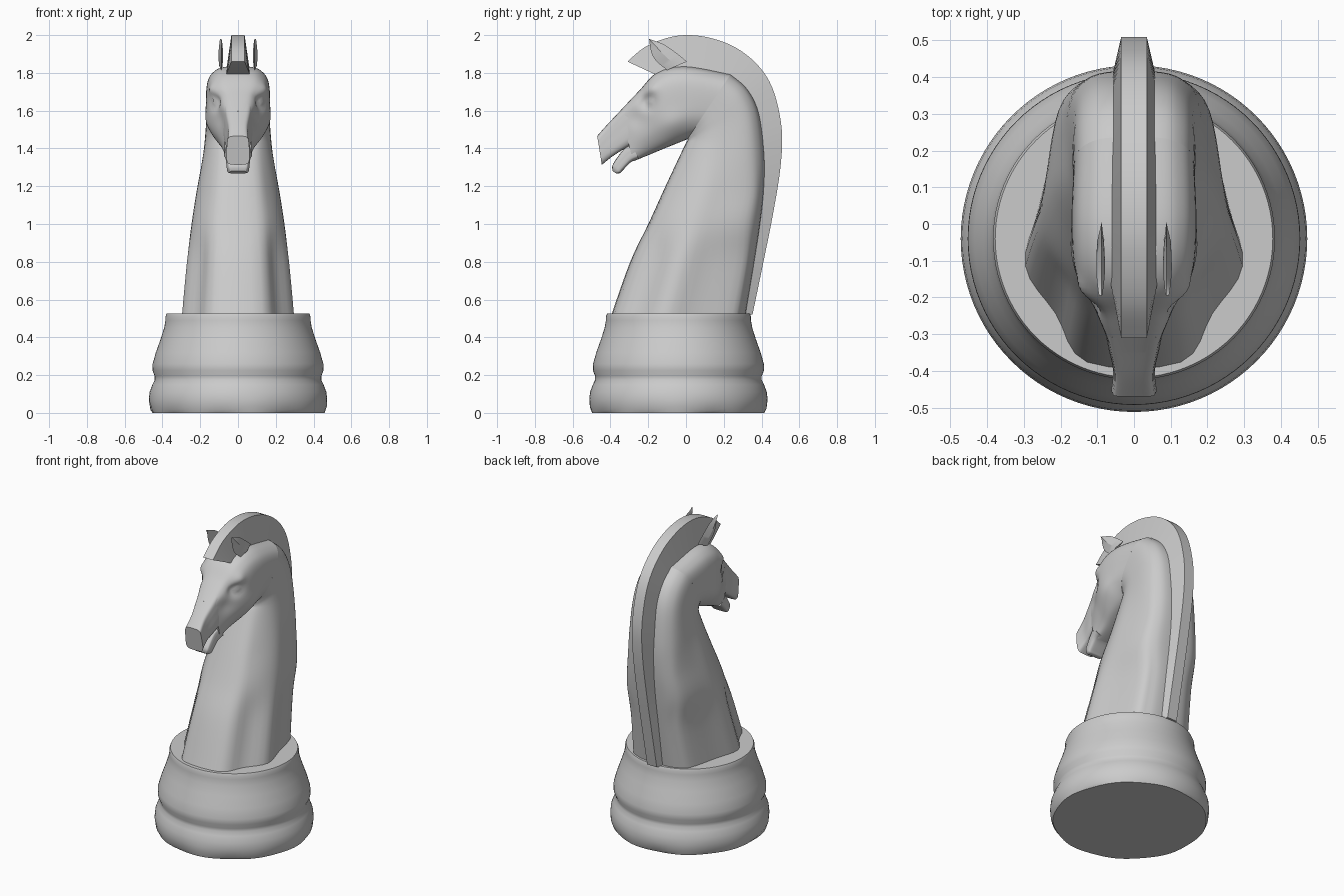
import bpy, bmesh, math
from mathutils import Vector

if "Cube" in bpy.data.objects:
    bpy.data.objects.remove(bpy.data.objects["Cube"])


def finish(name, verts, faces, angle=30):
    bm = bmesh.new()
    vs = [bm.verts.new(v) for v in verts]
    for f in faces:
        bm.faces.new([vs[i] for i in f])
    bmesh.ops.recalc_face_normals(bm, faces=bm.faces[:])
    me = bpy.data.meshes.new(name)
    bm.to_mesh(me)
    bm.free()
    ob = bpy.data.objects.new(name, me)
    bpy.context.collection.objects.link(ob)
    bpy.ops.object.select_all(action='DESELECT')
    ob.select_set(True)
    bpy.context.view_layer.objects.active = ob
    bpy.ops.object.shade_smooth_by_angle(angle=math.radians(angle))
    return ob


def spline(pts, n, closed=False):
    """Catmull-Rom points through pts, n steps per span."""
    p = [Vector(q) for q in pts]
    m, out = len(p), []
    for i in range(m if closed else m - 1):
        if closed:
            a, b, c, d = (p[(i + k) % m] for k in (-1, 0, 1, 2))
        else:
            a, b, c, d = p[max(i - 1, 0)], p[i], p[i + 1], p[min(i + 2, m - 1)]
        for s in range(n):
            t = s / n
            out.append(b + 0.5 * t * (c - a + t * (2 * a - 5 * b + 4 * c - d
                                                   + t * (3 * (b - c) + d - a))))
    return out if closed else out + [p[-1]]


def skin(name, rings, angle=30):
    """Bridge closed rings of equal size and cap both ends."""
    n, m = len(rings[0]), len(rings)
    faces = [(r * n + i, r * n + (i + 1) % n, (r + 1) * n + (i + 1) % n, (r + 1) * n + i)
             for r in range(m - 1) for i in range(n)]
    faces += [tuple(range(n))[::-1], tuple(range((m - 1) * n, m * n))]
    return finish(name, [v for r in rings for v in r], faces, angle)


def loft(name, sections, along=5, around=4, dents=()):
    """Sections: (front y, front z, back y, back z, half width, half outline)."""
    rings = []
    for fy, fz, by, bz, hw, shape in sections:
        half = [(u * hw, fy + (by - fy) * t, fz + (bz - fz) * t) for u, t in shape]
        rings.append(spline(half + [(-x, y, z) for x, y, z in reversed(half)], around, True))
    cols = [spline([r[i] for r in rings], along) for i in range(len(rings[0]))]
    rings = [list(r) for r in zip(*cols)]
    for v in (v for r in rings for v in r):
        side = max(-1, min(1, v.x / 0.06))
        for y, z, rad, push in dents:
            v.x += side * push * math.exp(-((v.y - y) ** 2 + (v.z - z) ** 2) / rad ** 2)
    return skin(name, rings)


# Turned base with a softly scalloped foot
profile = [(0.455, 0.0), (0.467, 0.025), (0.472, 0.07), (0.468, 0.11), (0.453, 0.15),
           (0.441, 0.175), (0.441, 0.195), (0.453, 0.225), (0.452, 0.26), (0.435, 0.32),
           (0.41, 0.39), (0.391, 0.45), (0.384, 0.49), (0.384, 0.51), (0.378, 0.525)]
rings = []
for k, (r, z) in enumerate(profile):
    ring = []
    for i in range(96):
        a = 2 * math.pi * i / 96
        wave = math.cos(9 * a) + 0.5 * math.cos(5 * a + 1)
        dz = 0.009 * wave if k == 1 else 0.0
        dr = 0.003 * wave if k in (0, 1) else 0.0
        ring.append(((r + dr) * math.cos(a), -0.04 + (r + dr) * math.sin(a), z + dz))
    rings.append(ring)
skin("base", rings, 40)

# Half outlines (width fraction, position from front/underside to back/top)
FOOT = [(.43, 0), (.72, .19), (1, .38), (.87, .62), (.7, .9), (.5, .97), (.25, 1)]
MID = [(.4, 0), (.75, .13), (.99, .36), (.96, .6), (.84, .86), (.64, .96), (.32, 1)]
TOP = [(.35, 0), (.7, .08), (.95, .28), (1, .53), (.95, .79), (.76, .93), (.4, 1)]
SNOUT = [(.6, 0), (.93, .1), (1, .3), (.97, .55), (.93, .75), (.82, .94), (.4, 1)]

# Neck
loft("neck", [
    (-.385, .5, .31, .5, .298, FOOT),
    (-.28, .8, .36, .8, .27, FOOT),
    (-.19, 1.0, .39, 1.0, .245, MID),
    (-.10, 1.2, .41, 1.18, .215, MID),
    (-.005, 1.41, .412, 1.36, .182, TOP),
    (.01, 1.44, .385, 1.58, .17, TOP),
    (.012, 1.455, .325, 1.71, .167, TOP),
    (.015, 1.46, .235, 1.79, .165, TOP)])

# Head with sunken eyes, brow ridges and cheek hollows
loft("head", [
    (.015, 1.46, .235, 1.79, .165, TOP),
    (.0, 1.45, .0, 1.832, .17, TOP),
    (-.10, 1.41, -.15, 1.80, .16, TOP),
    (-.19, 1.372, -.25, 1.70, .117, TOP),
    (-.28, 1.335, -.35, 1.595, .072, SNOUT)],
    along=8, around=6,
    dents=[(-.205, 1.645, .04, -.03), (-.185, 1.715, .035, .014),
           (-.19, 1.645, .016, .02), (-.26, 1.56, .05, -.012), (-.06, 1.53, .07, .01)])

# Upper muzzle and lower jaw, leaving an open mouth
loft("upper_muzzle", [
    (-.27, 1.43, -.31, 1.637, .08, SNOUT),
    (-.33, 1.398, -.35, 1.595, .07, SNOUT),
    (-.39, 1.36, -.415, 1.527, .057, SNOUT),
    (-.446, 1.315, -.47, 1.465, .062, SNOUT)])
loft("lower_jaw", [
    (-.25, 1.347, -.29, 1.42, .075, SNOUT),
    (-.29, 1.33, -.33, 1.395, .066, SNOUT),
    (-.335, 1.285, -.375, 1.335, .06, SNOUT),
    (-.35, 1.27, -.39, 1.305, .056, SNOUT),
    (-.37, 1.268, -.388, 1.28, .045, SNOUT)])

# Mane crest: tapered strip between an outer and an inner curve
outer = [(-.31, 1.86), (-.22, 1.935), (-.11, 1.982), (0, 2.0), (.13, 1.985), (.27, 1.93),
         (.39, 1.83), (.465, 1.7), (.507, 1.5), (.5, 1.3), (.46, 1.05), (.41, .8), (.352, .52)]
inner = [(-.17, 1.795), (-.14, 1.795), (-.07, 1.81), (0, 1.815), (.1, 1.8), (.2, 1.765),
         (.28, 1.71), (.33, 1.63), (.385, 1.45), (.39, 1.25), (.37, 1.05), (.34, .8), (.29, .52)]
skin("mane", [[(-.035, *o), (.035, *o), (.062, *i), (-.062, *i)]
              for o, i in zip(spline(outer, 5), spline(inner, 5))])

# Pair of thin leaf-shaped ears
back = [(-.195, 1.98), (-.12, 1.952), (-.06, 1.912), (.005, 1.86)]
front = [(-.195, 1.978), (-.185, 1.915), (-.16, 1.865), (-.10, 1.815)]
for side, label in ((1, "right"), (-1, "left")):
    ear = []
    for k, (b, f) in enumerate(zip(spline(back, 4), spline(front, 4))):
        w = 0.002 + 0.009 * math.sin(math.pi * min(1, k / 12 + 0.05) * 0.75)
        m = ((b[0] + f[0]) / 2, (b[1] + f[1]) / 2)
        ear.append([(side * .088, *b), (side * (.092 + w), *m),
                    (side * .088, *f), (side * (.09 - w), *m)])
    skin(label + "_ear", ear)
